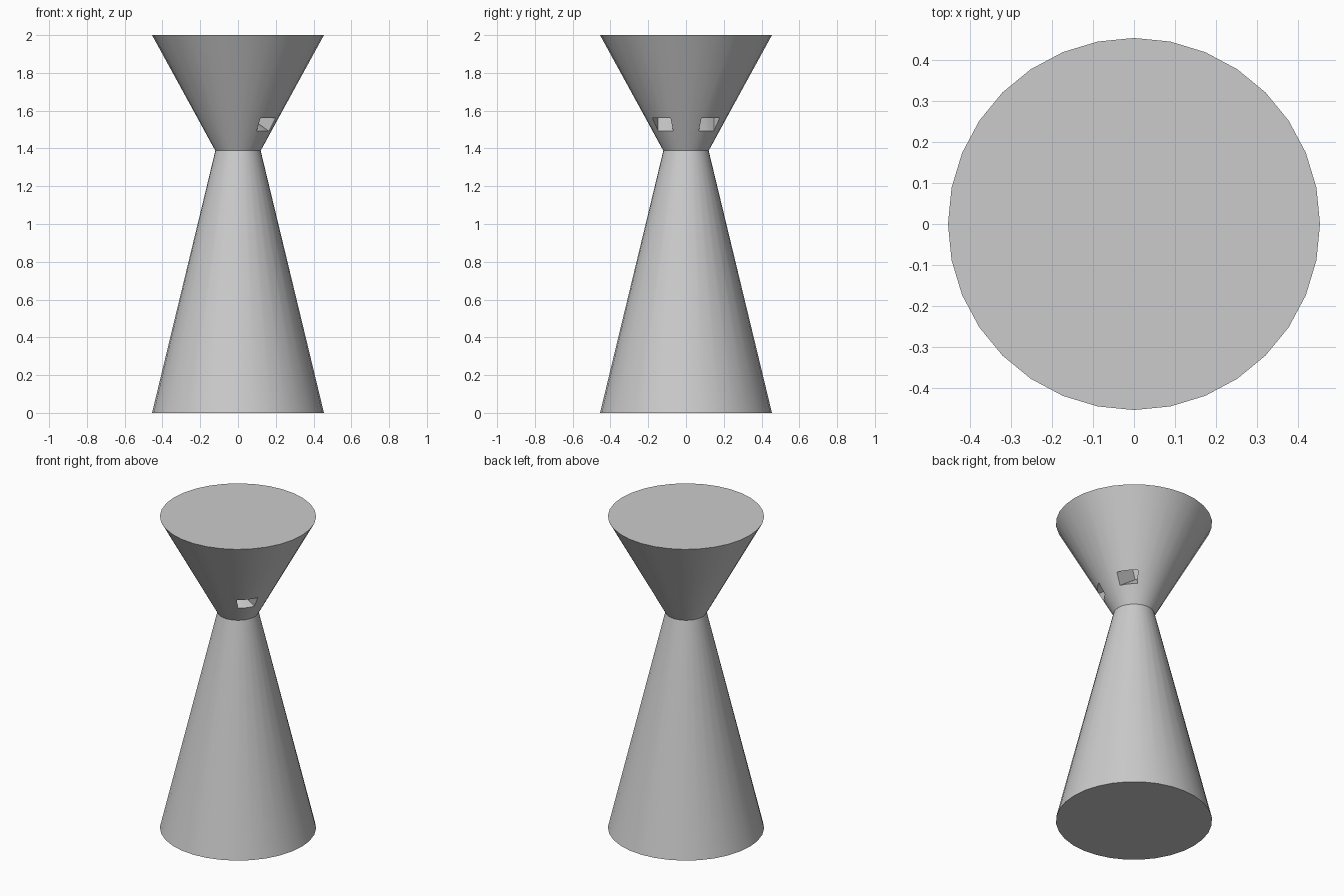
import bpy, bmesh, math
from mathutils import Vector

if "Cube" in bpy.data.objects:
    bpy.data.objects.remove(bpy.data.objects["Cube"])

SIDES = 32
# (radius, height) profile of the hourglass body
PROFILE = [(0.455, 0), (0.12, 1.388), (0.177, 1.492), (0.215, 1.562), (0.455, 2.0)]
EYE_BAND = 2                      # profile segment holding the eye sockets
EYE_SIDES = {2, 3, 4, 27, 28, 29} # three facets each, mirrored across y

bm = bmesh.new()
rings = [[bm.verts.new((r * math.cos(2 * math.pi * i / SIDES),
                        r * math.sin(2 * math.pi * i / SIDES), z))
          for i in range(SIDES)] for r, z in PROFILE]

# Cone walls
sockets = []
for k in range(len(rings) - 1):
    low, high = rings[k], rings[k + 1]
    for i in range(SIDES):
        j = (i + 1) % SIDES
        f = bm.faces.new((low[i], low[j], high[j], high[i]))
        if k == EYE_BAND and i in EYE_SIDES:
            sockets.append(f)

# Flat end caps
bm.faces.new(rings[0][::-1])
bm.faces.new(rings[-1])

# Eye sockets pushed inward together along their shared normal
result = bmesh.ops.extrude_face_region(bm, geom=sockets)
moved = [g for g in result["geom"] if isinstance(g, bmesh.types.BMVert)]
bmesh.ops.translate(bm, verts=moved, vec=Vector((-0.817, 0, 0.576)) * 0.14)
old = [f for f in sockets if f.is_valid]
if old:
    bmesh.ops.delete(bm, geom=old, context='FACES_ONLY')
bmesh.ops.recalc_face_normals(bm, faces=bm.faces)

mesh = bpy.data.meshes.new("hourglass_body")
bm.to_mesh(mesh)
bm.free()
body = bpy.data.objects.new("hourglass_body", mesh)
bpy.context.collection.objects.link(body)
bpy.context.view_layer.objects.active = body
body.select_set(True)
bpy.ops.object.shade_smooth_by_angle(angle=math.radians(30))
